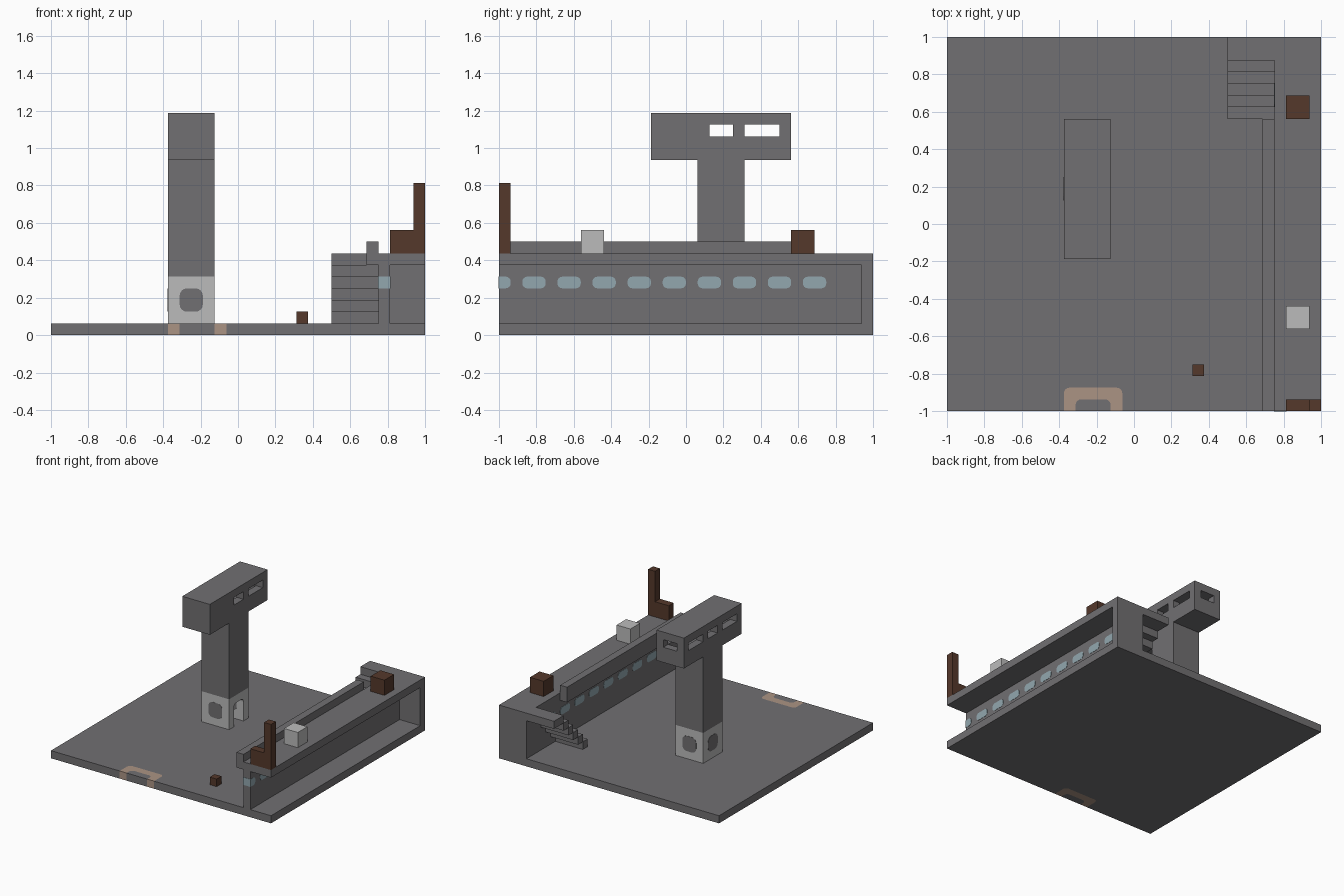
import bpy
import bmesh
from mathutils import Vector

cube = bpy.data.objects.get("Cube")
if cube:
    bpy.data.objects.remove(cube, do_unlink=True)

U = 1 / 16      # building module
E = 0.002       # how far painted panels stand proud


def material(name, r, g, b):
    m = bpy.data.materials.new(name)
    m.use_nodes = True
    m.diffuse_color = (r, g, b, 1)
    shader = next(n for n in m.node_tree.nodes if n.type == "BSDF_PRINCIPLED")
    shader.inputs["Base Color"].default_value = (r, g, b, 1)
    shader.inputs["Roughness"].default_value = 0.8
    return m


concrete = material("concrete grey", 0.165, 0.16, 0.168)
pale = material("pale grey", 0.50, 0.50, 0.50)
wood = material("dark brown", 0.09, 0.04, 0.024)
tan = material("tan", 0.41, 0.295, 0.23)
glass = material("pale blue", 0.29, 0.39, 0.43)


def block(name, x, y, z, mat, axis=None, radius=0.0, keep=lambda p: True):
    """Box from ranges in modules; edges along axis may be rounded."""
    bm = bmesh.new()
    bmesh.ops.create_cube(bm, size=1)
    for v in bm.verts:
        v.co = Vector([(r[0] if c < 0 else r[1]) * U for c, r in zip(v.co, (x, y, z))])
    if axis is not None:
        edges = []
        for e in bm.edges:
            a, b = (v.co for v in e.verts)
            if abs((b - a).normalized()[axis]) > 0.9 and keep((a + b) / 2):
                edges.append(e)
        bmesh.ops.bevel(bm, geom=edges, offset=radius, segments=4,
                        profile=0.5, affect="EDGES")
    bmesh.ops.recalc_face_normals(bm, faces=bm.faces)
    mesh = bpy.data.meshes.new(name)
    bm.to_mesh(mesh)
    bm.free()
    mesh.materials.append(mat)
    obj = bpy.data.objects.new(name, mesh)
    bpy.context.scene.collection.objects.link(obj)
    return obj


def cut(target, x, y, z, **rounding):
    """Carve a box out of the target and discard the cutter."""
    cutter = block("cutter", x, y, z, target.data.materials[0], **rounding)
    cutter.hide_render = True
    mod = target.modifiers.new("cut", "BOOLEAN")
    mod.object = cutter
    mod.operation = "DIFFERENCE"
    mod.solver = "EXACT"
    bpy.context.view_layer.objects.active = target
    bpy.ops.object.modifier_apply(modifier=mod.name)
    bpy.data.objects.remove(cutter, do_unlink=True)


# Ground with a flush tan bracket marking on the front edge
back_corner = dict(axis=2, radius=0.03, keep=lambda p: p.y > -0.96)
ground = block("ground", (-16, 16), (-16, 16), (0, 1), concrete)
cut(ground, (-6, -1), (-18, -14), (-1, 2), **back_corner)
marking = block("ground_marking", (-6, -1), (-16, -14), (0, 1), tan, **back_corner)
cut(marking, (-5, -2), (-18, -15), (-1, 2), **back_corner)
block("marking_infill", (-5, -2), (-16, -15), (0, 1), concrete, **back_corner)

# Raised walkway: wall, end wall, deck, parapet and landing
block("long_wall", (12, 13), (-16, 15), (1, 6), concrete)
block("end_wall", (12, 16), (15, 16), (1, 6), concrete)
block("deck", (12, 16), (-16, 16), (6, 7), concrete)
block("parapet", (11, 12), (-16, 9), (6, 8), concrete)
block("stair_landing", (8, 12), (14, 16), (6, 7), concrete)

# Floating stair treads
for i in range(5):
    block(f"stair_tread_{i + 1}", (8, 12), (9 + i, 10 + i), (1 + i, 2 + i), concrete)

# Row of rounded windows showing on both sides of the long wall
e = E / U
for i in range(9):
    y = -14 + 3 * i
    block(f"wall_window_{i + 1}", (12 - e, 13 + e), (y, y + 2), (4, 5), glass,
          axis=0, radius=0.026)
block("wall_window_end", (12 - e, 13 + e), (-16 - e, -15), (4, 5), glass,
      axis=0, radius=0.026, keep=lambda p: p.y > -0.96)

# Tower base: hollow, with a doorway and three painted panels
base = block("tower_base", (-6, -2), (1, 5), (1, 5), pale)
cut(base, (-5, -3), (2, 4), (0, 6))
cut(base, (-4, -1), (2, 4), (0, 4), axis=0, radius=0.03, keep=lambda p: p.z > 0.2)
panels = {
    "front": ((-5, -3), (1 - e, 2 + e), 1),
    "back": ((-5, -3), (4 - e, 5 + e), 1),
    "right": ((-6 - e, -5 + e), (2, 4), 0),
}
for side, (x, y, axis) in panels.items():
    block(f"base_panel_{side}", x, y, (2, 4), concrete, axis=axis, radius=0.04)

# Tower shaft and hollow cabin with window openings
block("tower_shaft", (-6, -2), (1, 5), (5, 15), concrete)
cabin = block("tower_cabin", (-6, -2), (-3, 9), (15, 19), concrete)
cut(cabin, (-5, -3), (-2, 8), (16, 18))
for y in ((2, 4), (5, 8)):
    cut(cabin, (-7, -1), y, (17, 18))
cut(cabin, (-7, -4), (-2, 1), (17, 18))
cut(cabin, (-5, -3), (7, 10), (17, 18))

# Loose crates, and the stepped post at the deck's front edge
block("deck_crate_brown", (13, 15), (9, 11), (7, 9), wood)
block("deck_crate_pale", (13, 15), (-9, -7), (7, 9), pale)
block("ground_crate", (5, 6), (-13, -12), (1, 2), wood)
block("post_foot", (13, 15), (-16, -15), (7, 9), wood)
block("post_upright", (15, 16), (-16, -15), (7, 13), wood)
